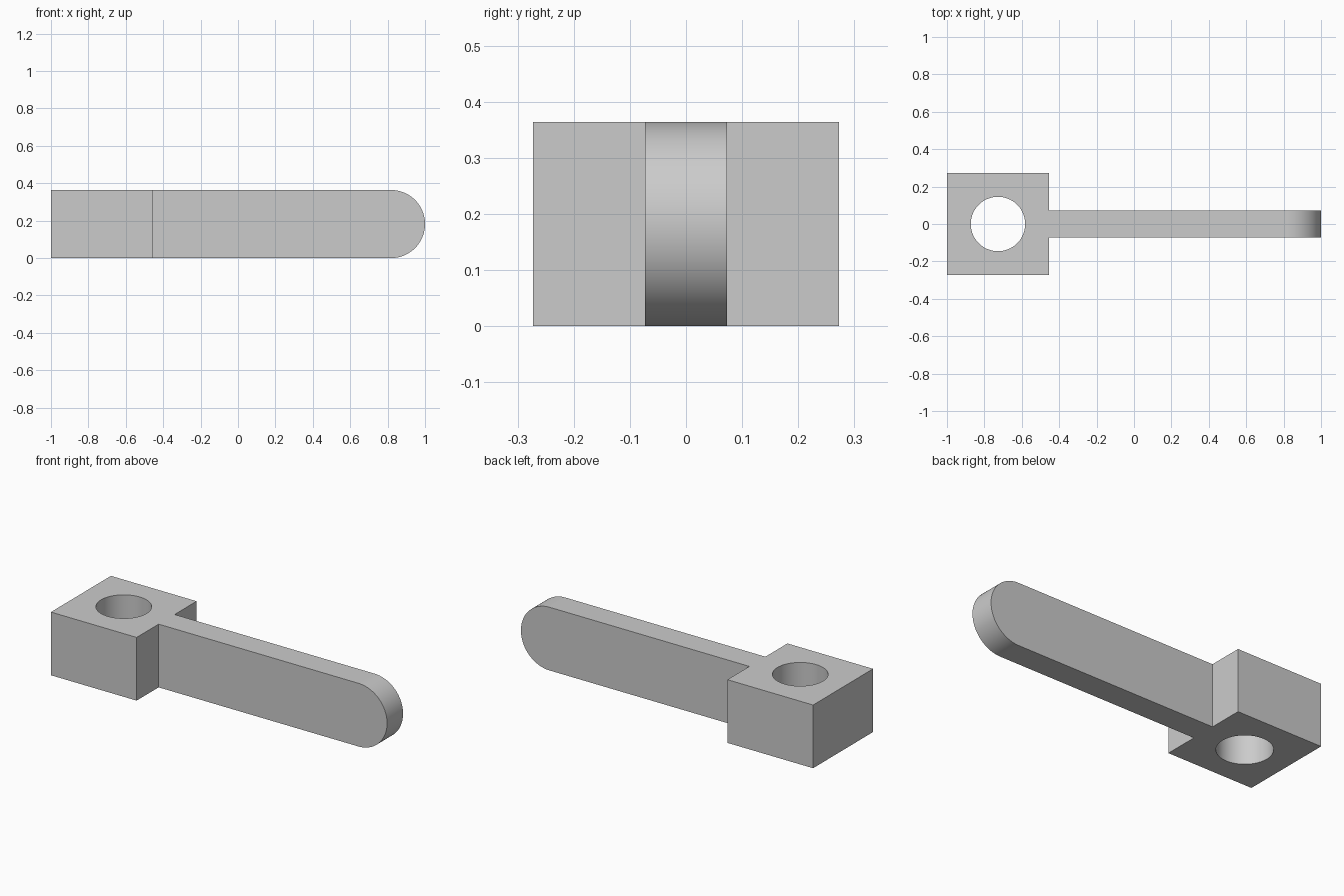
import bpy, bmesh, math
from mathutils import Vector

cube = bpy.data.objects.get("Cube")
if cube:
    bpy.data.objects.remove(cube, do_unlink=True)

UNIT = 2 / 11               # the part is 11 units long
BLOCK = 3 * UNIT            # square clamp block side
HEIGHT = 2 * UNIT
ARM = 0.4 * UNIT            # half the arm thickness
HOLE = 0.8 * UNIT           # bore radius
ROUND = HEIGHT / 2          # rounded tip radius
SPARE = 0.1                 # overshoot of helper solids

grey = bpy.data.materials.new("plain grey")
grey.use_nodes = True
colour = (0.6, 0.6, 0.6, 1)
grey.diffuse_color = colour
grey.node_tree.nodes["Principled BSDF"].inputs["Base Color"].default_value = colour


def prism(name, outline, direction):
    """Extrude a closed outline along a direction."""
    bm = bmesh.new()
    face = bm.faces.new([bm.verts.new(p) for p in outline])
    top = bmesh.ops.extrude_face_region(bm, geom=[face])["geom"]
    bmesh.ops.translate(bm, vec=Vector(direction),
                        verts=[v for v in top if isinstance(v, bmesh.types.BMVert)])
    bmesh.ops.recalc_face_normals(bm, faces=bm.faces)
    mesh = bpy.data.meshes.new(name)
    bm.to_mesh(mesh)
    bm.free()
    mesh.materials.append(grey)
    obj = bpy.data.objects.new(name, mesh)
    bpy.context.collection.objects.link(obj)
    return obj


def arc(radius, start, end, steps):
    angles = [start + (end - start) * i / steps for i in range(steps + 1)]
    return [(radius * math.cos(a), radius * math.sin(a)) for a in angles]


# Plan shape: square block with a thin arm
half, neck, tip = BLOCK / 2, BLOCK - 1, 1 + SPARE
side = [(-1, half), (neck, half), (neck, ARM), (tip, ARM)]
plan = side + [(x, -y) for x, y in reversed(side)]
tall = HEIGHT + 2 * SPARE
body = prism("lever_arm", [(x, y, -SPARE) for x, y in plan], (0, 0, tall))

# Side profile: flat bar with a fully rounded tip
profile = [(-1 - SPARE, HEIGHT), (-1 - SPARE, 0)]
profile += [(1 - ROUND + x, ROUND + z)
            for x, z in arc(ROUND, -math.pi / 2, math.pi / 2, 48)]
trim = prism("side_profile_cutter", [(x, -half - SPARE, z) for x, z in profile],
             (0, BLOCK + 2 * SPARE, 0))

# Vertical bore through the block
circle = arc(HOLE, 0, math.tau, 64)[:-1]
bore = prism("bore_cutter", [(x + half - 1, y, -2 * SPARE) for x, y in circle],
             (0, 0, HEIGHT + 4 * SPARE))

for cutter, operation in ((trim, "INTERSECT"), (bore, "DIFFERENCE")):
    mod = body.modifiers.new(cutter.name, "BOOLEAN")
    mod.operation, mod.solver, mod.object = operation, "EXACT", cutter

# Apply the cuts, drop the helpers and smooth the curved walls
bpy.ops.object.select_all(action="DESELECT")
body.select_set(True)
bpy.context.view_layer.objects.active = body
for mod in list(body.modifiers):
    bpy.ops.object.modifier_apply(modifier=mod.name)
for cutter in (trim, bore):
    bpy.data.objects.remove(cutter, do_unlink=True)
bpy.ops.object.shade_smooth_by_angle(angle=math.radians(30))
